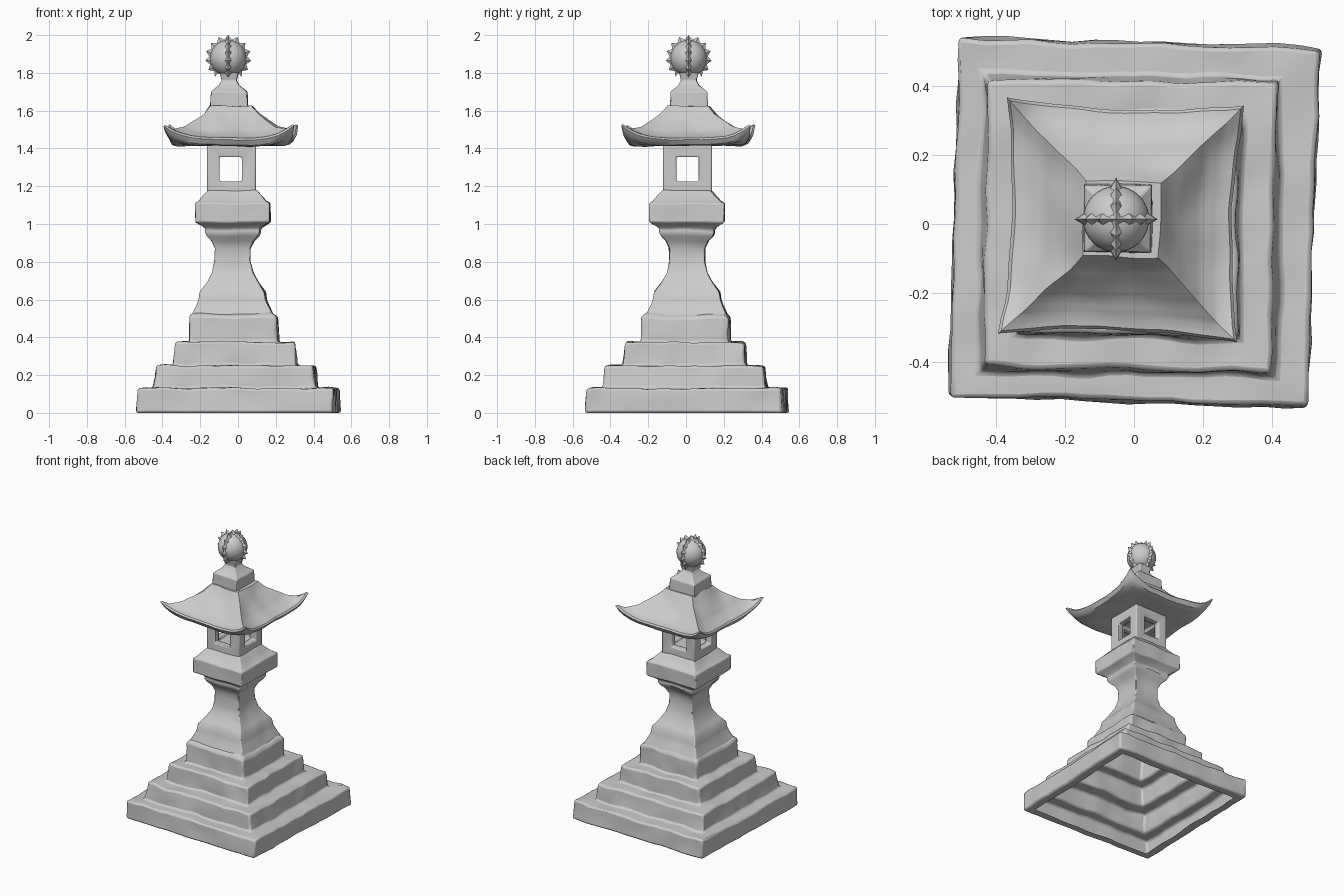
import bpy, bmesh, math
from mathutils import Vector, noise

if "Cube" in bpy.data.objects:
    bpy.data.objects.remove(bpy.data.objects["Cube"])


def finish(name, bm, angle=35, bevel=0.0):
    bmesh.ops.recalc_face_normals(bm, faces=bm.faces[:])
    me = bpy.data.meshes.new(name)
    bm.to_mesh(me)
    bm.free()
    ob = bpy.data.objects.new(name, me)
    bpy.context.collection.objects.link(ob)
    if bevel:
        m = ob.modifiers.new("worn_edges", "BEVEL")
        m.width, m.segments = bevel, 2
        m.limit_method, m.angle_limit = "ANGLE", math.radians(40)
    bpy.ops.object.select_all(action="DESELECT")
    ob.select_set(True)
    bpy.context.view_layer.objects.active = ob
    bpy.ops.object.shade_smooth_by_angle(angle=math.radians(angle))
    return ob


def wobble(bm, amount):
    # hand-cut stone unevenness, leaving the ground contact flat
    for v in bm.verts:
        d = noise.noise_vector(v.co * 8) * amount
        if v.co.z < 0.005:
            d.z = 0
        v.co += d


def ring(bm, z, half, cx, cy, rot, lift, bow, n=16):
    # square outline; lift raises the corners, bow pulls the sides in
    verts = []
    for k in range(4):
        a = math.radians(rot) + k * math.pi / 2
        for i in range(n):
            s = -1 + 2 * i / n
            x, y = half * s, -half * (1 - bow * (1 - s * s))
            verts.append(bm.verts.new((cx + x * math.cos(a) - y * math.sin(a),
                                       cy + x * math.sin(a) + y * math.cos(a),
                                       z + lift * abs(s) ** 4)))
    return verts


def loft(name, rows, amount=0.008, bevel=0.008, caps=(False, False), step=0.04):
    # rows: z, half, cx, cy, rot, lift, bow
    dense = [rows[0]]
    for p, q in zip(rows, rows[1:]):
        m = max(1, round(math.hypot(q[0] - p[0], q[1] - p[1]) / step))
        dense += [tuple(a + (b - a) * i / m for a, b in zip(p, q)) for i in range(1, m + 1)]
    bm = bmesh.new()
    rings = [ring(bm, *r) for r in dense]
    for a, b in zip(rings, rings[1:]):
        for i in range(len(a)):
            j = (i + 1) % len(a)
            bm.faces.new((a[i], a[j], b[j], b[i]))
    for use, r in zip(caps, (rings[0], rings[-1])):
        if use:
            bm.faces.new(r)
    wobble(bm, amount)
    return finish(name, bm, bevel=bevel)


# stepped base: one open shell with a rim turned in underneath
steps = [(0.00, 0.13, 0.525, 0.518, 0.0, 0.003, -1.9),
         (0.13, 0.25, 0.430, 0.416, -0.012, -0.003, -0.8),
         (0.25, 0.375, 0.323, 0.315, -0.016, -0.003, -0.8),
         (0.375, 0.51, 0.234, 0.230, -0.022, 0.0, -0.8)]
rows = [(0, 0.465, 0, 0.003, -1.9, 0, 0)]
for z0, z1, h0, h1, cx, cy, rot in steps:
    rows += [(z0, h0, cx, cy, rot, 0, 0), (z1, h1, cx, cy, rot, 0, 0)]
rows.append((0.525, 0.205, -0.025, 0.005, -0.8, 0, 0))
loft("stepped_base", rows, amount=0.013, bevel=0.012)

# waisted pillar flaring into the square slab under the light box
pillar = [(0.52, 0.212), (0.575, 0.187), (0.60, 0.178), (0.64, 0.172), (0.69, 0.135),
          (0.74, 0.108), (0.80, 0.095), (0.87, 0.094), (0.91, 0.112), (0.935, 0.135),
          (0.955, 0.145), (0.97, 0.143), (0.985, 0.155), (1.01, 0.197), (1.11, 0.197),
          (1.12, 0.178), (1.18, 0.125)]
loft("pillar", [(z, h, -0.027, 0.006, -1, 0, 0) for z, h in pillar],
     amount=0.006, bevel=0.006, caps=(False, True))


# light box: hollow, with a square window in each side
def box(name, centre, size):
    bm = bmesh.new()
    bmesh.ops.create_cube(bm, size=1)
    for v in bm.verts:
        v.co = Vector(c + a * s for c, a, s in zip(centre, v.co, size))
    return finish(name, bm)


BX, BY = -0.034, 0.008
light_box = box("light_box", (BX, BY, 1.295), (0.26, 0.26, 0.26))
cutters = [((BX, BY, 1.29), (0.16, 0.16, 0.16)),
           ((BX - 0.005, BY, 1.29), (0.118, 0.5, 0.128)),
           ((BX, BY, 1.29), (0.5, 0.118, 0.128))]
for i, (c, s) in enumerate(cutters):
    cutter = box("window_cutter_%d" % i, c, s)
    cutter.hide_render = True
    cutter.hide_set(True)
    mod = light_box.modifiers.new("window", "BOOLEAN")
    mod.operation, mod.object, mod.solver = "DIFFERENCE", cutter, "EXACT"
bev = light_box.modifiers.new("worn_edges", "BEVEL")
bev.width, bev.segments = 0.008, 2

# swept roof with upturned corners
roof = [(1.42, 0.09, 0, 0), (1.413, 0.24, 0.005, 0.02), (1.412, 0.295, 0.03, 0.05),
        (1.418, 0.325, 0.06, 0.07), (1.445, 0.344, 0.075, 0.07), (1.455, 0.335, 0.07, 0.07),
        (1.460, 0.30, 0.042, 0.06), (1.487, 0.24, 0.03, 0.04), (1.53, 0.19, 0.018, 0.02),
        (1.575, 0.145, 0.008, 0), (1.625, 0.11, 0, 0)]
loft("roof", [(z, h, -0.035, 0.012, -2, l, b) for z, h, l, b in roof],
     amount=0.008, bevel=0, caps=(True, True), step=0.025)

# square cap block tapering to the neck
cap = [(1.61, 0.100), (1.70, 0.096), (1.71, 0.085), (1.735, 0.055), (1.76, 0.040), (1.80, 0.05)]
loft("roof_cap", [(z, h, -0.047, 0.016, 0, 0, 0) for z, h in cap],
     amount=0.004, bevel=0.005, caps=(True, True))

# finial ball
FC = Vector((-0.052, 0.014, 1.878))
bm = bmesh.new()
bmesh.ops.create_uvsphere(bm, u_segments=32, v_segments=20, radius=0.096)
bmesh.ops.translate(bm, verts=bm.verts, vec=FC)
finish("finial_ball", bm)

# four toothed crests running up the ball and meeting at the top
bm = bmesh.new()
teeth = 7
for k in range(4):
    a = k * math.pi / 2
    out, side = Vector((math.cos(a), math.sin(a), 0)), Vector((-math.sin(a), math.cos(a), 0))
    prev = None
    for i in range(2 * teeth - 1):
        t = math.radians(90 - 145 * i / (2 * teeth - 2))
        d = out * math.cos(t) + Vector((0, 0, math.sin(t)))
        r = 0.122 if i % 2 == 0 else 0.101
        w = 0.019 if i % 2 == 0 else 0.012
        cur = [bm.verts.new(FC + p) for p in
               (d * 0.09 + side * w, d * r, d * 0.09 - side * w)]
        if prev:
            for j in (0, 1):
                bm.faces.new((prev[j], prev[j + 1], cur[j + 1], cur[j]))
        prev = cur
finish("finial_crests", bm, angle=40)
